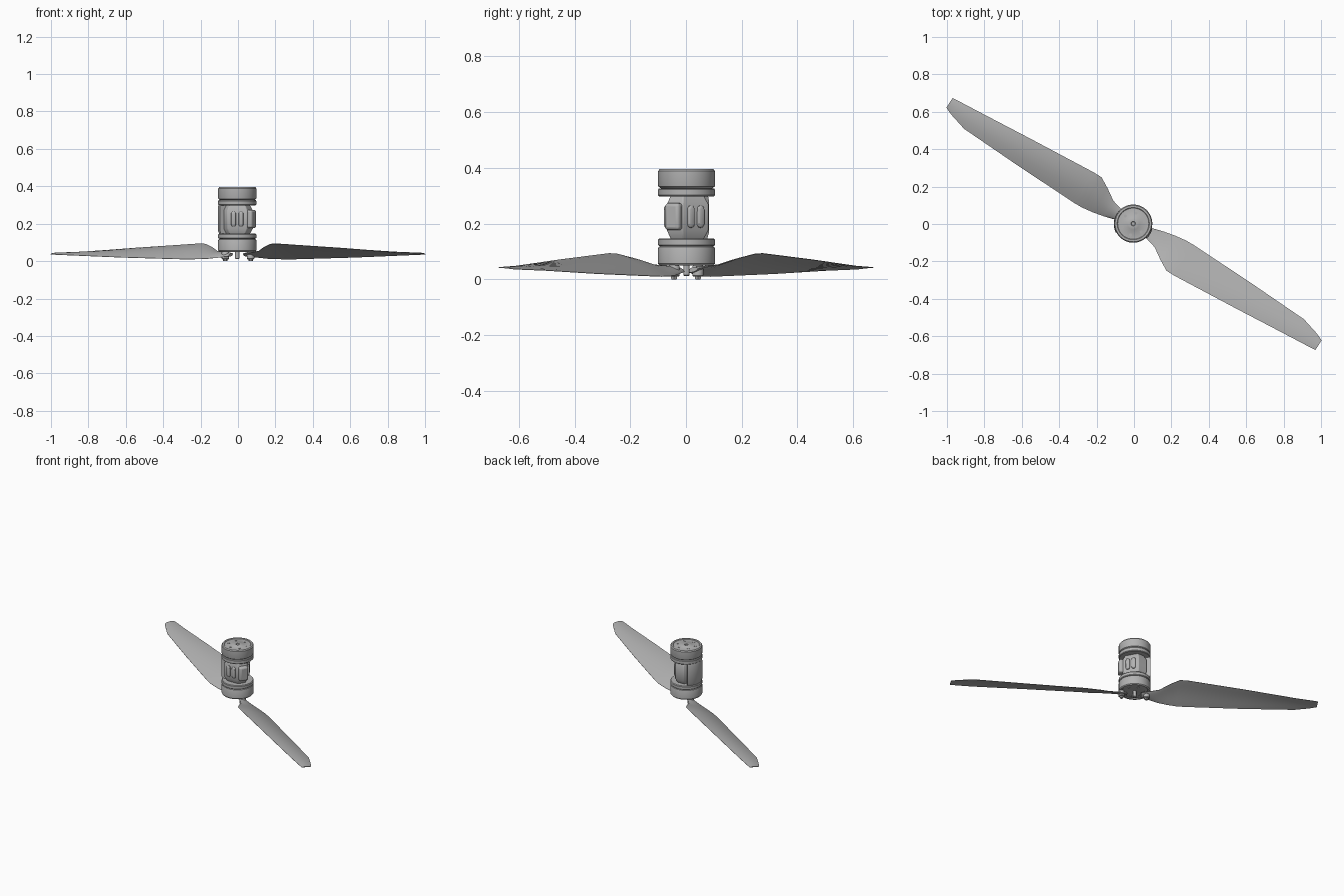
import bpy, bmesh, math
from mathutils import Matrix, Vector

if "Cube" in bpy.data.objects:
    bpy.data.objects.remove(bpy.data.objects["Cube"])

grey = bpy.data.materials.new("mid grey")
grey.use_nodes = True
grey.diffuse_color = (0.45, 0.45, 0.45, 1)
grey.node_tree.nodes["Principled BSDF"].inputs["Base Color"].default_value = grey.diffuse_color
CX = -0.004  # motor axis


def finish(name, bm, matrix=Matrix(), angle=35, bevel=0):
    bmesh.ops.recalc_face_normals(bm, faces=bm.faces)
    mesh = bpy.data.meshes.new(name)
    bm.to_mesh(mesh)
    bm.free()
    mesh.transform(matrix)
    mesh.materials.append(grey)
    ob = bpy.data.objects.new(name, mesh)
    bpy.context.collection.objects.link(ob)
    if bevel:
        mod = ob.modifiers.new("bevel", "BEVEL")
        mod.width, mod.segments = bevel, 3
    bpy.ops.object.select_all(action="DESELECT")
    ob.select_set(True)
    bpy.context.view_layer.objects.active = ob
    bpy.ops.object.shade_smooth_by_angle(angle=math.radians(angle))
    return ob


def loft(rings):
    bm = bmesh.new()
    loops = [[bm.verts.new(p) for p in ring] for ring in rings]
    n = len(loops[0])
    for a, b in zip(loops, loops[1:]):
        for i in range(n):
            bm.faces.new((a[i], a[(i + 1) % n], b[(i + 1) % n], b[i]))
    bm.faces.new(loops[0])
    bm.faces.new(loops[-1])
    return bm


def lathe(name, profile, x=CX, y=0.002, sides=64):
    turn = [2 * math.pi * i / sides for i in range(sides)]
    rings = [[(x + r * math.cos(t), y + r * math.sin(t), z) for t in turn] for r, z in profile]
    return finish(name, loft(rings))


def polar(degrees, r=1, z=0):
    t = math.radians(degrees)
    return Vector((CX + r * math.cos(t), r * math.sin(t), z))


def facing(degrees, r, z):
    return Matrix.Translation(polar(degrees, r, z)) @ Matrix.Rotation(math.radians(degrees), 4, "Z")


# Motor cans with chamfered rims and recessed end faces
lathe("upper_motor_can", [(.09, .325), (.101, .333), (.102, .336), (.102, .388), (.097, .395),
                          (.086, .395), (.083, .392), (.035, .392), (.032, .394), (.012, .394), (.01, .388)])
lathe("lower_motor_can", [(.01, .056), (.032, .051), (.083, .055), (.086, .05), (.097, .05),
                          (.102, .056), (.102, .111), (.1, .116), (.09, .122)])
lathe("upper_mount_ring", [(.088, .298), (.098, .298), (.102, .302), (.102, .322), (.099, .326), (.085, .327)])
lathe("lower_mount_ring", [(.085, .119), (.099, .12), (.102, .124), (.102, .142), (.098, .147), (.088, .147)])
lathe("propeller_shaft", [(.008, .012), (.011, .015), (.011, .06)], sides=24)

# Fastener heads on the two end faces
for k in range(6):
    for label, z0, z1 in (("upper", .39, .394), ("lower", .051, .057)):
        p = polar(60 * k + 15, .06)
        lathe(label + "_cap_screw", [(.008, z0), (.008, z1)], p.x, p.y, 16)


# Three sided centre body with cut corners, flaring at its ends
def body_ring(z, flat, corner):
    return [polar(side + s * corner, flat / math.cos(math.radians(corner)), z)
            for side in (-90, 30, 150) for s in (-1, 1)]


finish("centre_body", loft([body_ring(z, f, 38) for z, f in
       ((.14, .052), (.175, .068), (.27, .068), (.305, .052))]), bevel=.004)

# Paired rounded slot pads on the flat sides
for side in (-90, 30):
    for s in (-1, 1):
        pts = []
        for i in range(24):
            t = 2 * math.pi * i / 24
            pts.append((.013 * math.cos(t), .027 * (1 if i < 12 else -1) + .013 * math.sin(t)))
        rings = [[(d, y * k + s * .02, z * k) for y, z in pts]
                 for d, k in ((-.01, 1), (.006, 1), (.01, .9), (.012, .7))]
        finish("slot_pad", loft(rings), facing(side, .067, .225))

# Connector housing with rounded edges
bm = bmesh.new()
bmesh.ops.create_cube(bm, size=1, matrix=Matrix.Diagonal((.06, .06, .097, 1)))
finish("connector_housing", bm, facing(-30, .075, .225), bevel=.012)

# Curved side shell
arc = [128 + 78 * i / 16 for i in range(17)]
outline = [(a, .104) for a in arc] + [(a, .06) for a in reversed(arc)]
finish("side_shell", loft([[polar(a, r - d, z) for a, r in outline] for z, d in
       ((.145, .008), (.165, 0), (.285, 0), (.3, .004))]))

# Twisted blades: distance, rear edge, front edge, rear height, front height
STATIONS = [(.045, -.022, .022, .028, .038), (.1, -.035, .03, .02, .046), (.16, -.052, .046, .013, .054),
            (.22, -.065, .085, .011, .076), (.28, -.074, .118, .01, .092), (.33, -.076, .118, .011, .093),
            (.7, -.068, .09, .02, .071), (1.04, -.056, .062, .032, .048), (1.14, -.028, .054, .035, .044),
            (1.18, -.011, .05, .037, .042)]
N = 10


def section(u, v0, v1, z0, z1):
    thick = .016 if u < .12 else .008 - .004 * u
    chord = v1 - v0
    upper, lower = [], []
    for i in range(N + 1):
        t = i / N
        mid = z0 + (z1 - z0) * t + .04 * chord * math.sin(math.pi * t)
        half = .0008 + thick * max(0, math.sin(math.pi * t)) ** .7 / 2
        upper.append((u, -v0 - chord * t, mid + half))
        lower.append((u, -v0 - chord * t, mid - half))
    return upper + lower[::-1]


AXIS = math.atan2(.535, -.845)
for label, turn in (("right", 0), ("left", math.pi)):
    m = Matrix.Rotation(AXIS + turn, 4, "Z")
    finish(label + "_blade", loft([section(*s) for s in STATIONS]), m, angle=50)
    # Folding hinge barrel and bolt
    p = m @ Vector((.08, 0, 0))
    lathe(label + "_hinge_barrel", [(.016, .01), (.02, .014), (.02, .046), (.016, .052)], p.x, p.y, 24)
    lathe(label + "_hinge_bolt", [(.01, 0), (.012, .003), (.012, .056)], p.x, p.y, 6)
